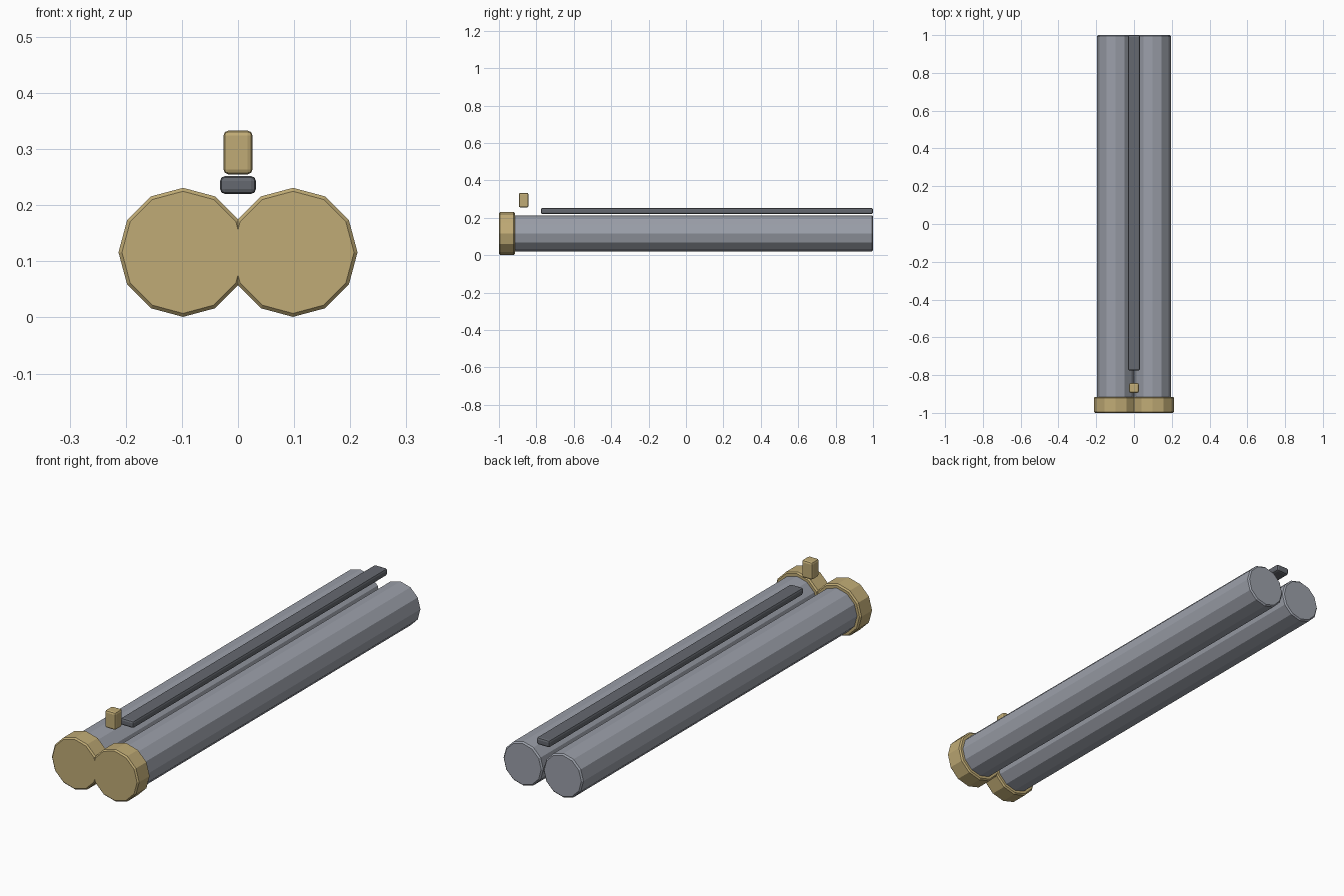
import bpy
import math

if "Cube" in bpy.data.objects:
    bpy.data.objects.remove(bpy.data.objects["Cube"])


def material(name, color):
    m = bpy.data.materials.new(name)
    m.diffuse_color = (*color, 1)
    m.use_nodes = True
    m.node_tree.nodes["Principled BSDF"].inputs["Base Color"].default_value = m.diffuse_color
    return m


brass = material("brass", (0.53, 0.41, 0.18))
steel = material("steel", (0.33, 0.35, 0.40))
dark_steel = material("dark steel", (0.13, 0.14, 0.16))


def finish(name, mat, bevel, segments):
    ob = bpy.context.object
    ob.name = name
    ob.data.materials.append(mat)
    bpy.ops.object.transform_apply(location=False, rotation=True, scale=True)
    mod = ob.modifiers.new("soft edges", 'BEVEL')
    mod.width = bevel
    mod.segments = segments
    mod.limit_method = 'ANGLE'
    mod.angle_limit = math.radians(40)


def tube(name, x, radius, y0, y1, mat):
    bpy.ops.mesh.primitive_cylinder_add(
        vertices=12, radius=radius, depth=y1 - y0,
        location=(x, (y0 + y1) / 2, 0.116), rotation=(math.pi / 2, 0, 0))
    finish(name, mat, 0.006, 1)


def box(name, size, center, mat, bevel):
    bpy.ops.mesh.primitive_cube_add(size=1, location=center)
    bpy.context.object.scale = size
    finish(name, mat, bevel, 2)


# Twin barrels, each with a wider muzzle band
for side, x in (("left", -0.098), ("right", 0.098)):
    tube(side + "_barrel", x, 0.097, -0.99, 1.0, steel)
    tube(side + "_muzzle_band", x, 0.115, -1.0, -0.915, brass)

# Sighting rib along the top, with the front bead ahead of it
box("top_rib", (0.064, 1.776, 0.032), (0, 0.112, 0.236), dark_steel, 0.009)
box("front_sight", (0.052, 0.052, 0.078), (0, -0.868, 0.294), brass, 0.009)
